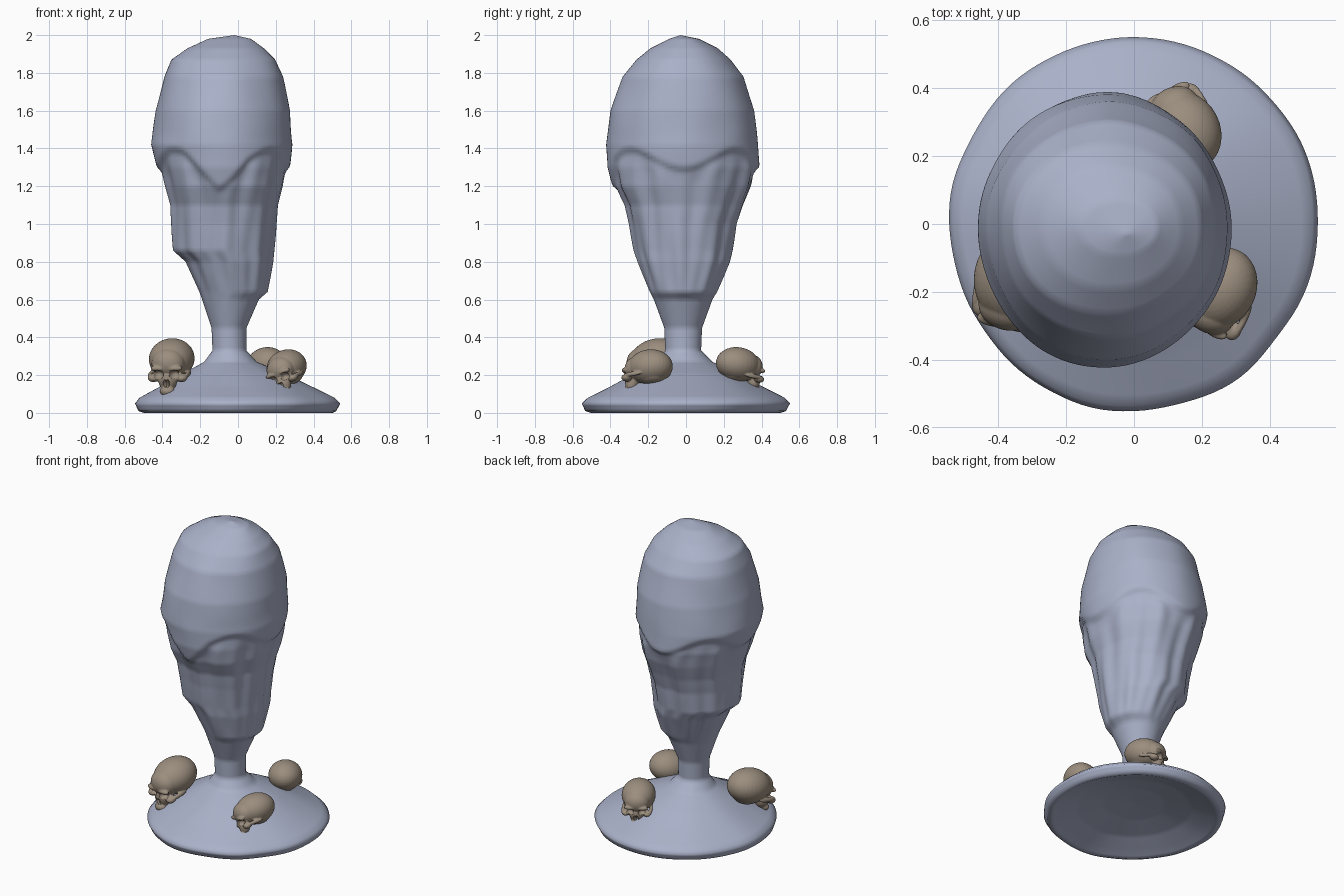
import bpy, bmesh
from math import sin, cos, pi, ceil, radians
from mathutils import Matrix, Vector, Euler, noise

if "Cube" in bpy.data.objects:
    bpy.data.objects.remove(bpy.data.objects["Cube"])


def material(name, rgb):
    m = bpy.data.materials.new(name)
    m.diffuse_color = (*rgb, 1)
    m.use_nodes = True
    m.node_tree.nodes["Principled BSDF"].inputs["Base Color"].default_value = m.diffuse_color
    return m


STONE = material("blue grey stone", (0.40, 0.44, 0.58))
BONE = material("brown bone", (0.33, 0.27, 0.21))


def add_object(name, mesh, mat=None):
    ob = bpy.data.objects.new(name, mesh)
    bpy.context.collection.objects.link(ob)
    if mat:
        mesh.materials.clear()
        mesh.materials.append(mat)
        for p in mesh.polygons:
            p.use_smooth = True
            p.material_index = 0
    return ob


# Draped body: silhouette rows (z, left x, right x, front y, back y),
# running from the hollow underside round the rim and up to the crown
UNDERSIDE = [(0.10, 0.0), (0.09, 0.18), (0.06, 0.34), (0.02, 0.45), (0.0, 0.50)]
ROWS = [(z, -r, r, -r, r) for z, r in UNDERSIDE] + [
    (0.01, -.53, .52, -.53, .53),
    (0.05, -.545, .54, -.55, .55),
    (0.08, -.52, .51, -.52, .52),
    (0.14, -.41, .39, -.40, .40),
    (0.21, -.29, .25, -.27, .27),
    (0.27, -.18, .10, -.15, .14),
    (0.33, -.135, .045, -.11, .08),
    (0.45, -.14, .045, -.115, .085),
    (0.60, -.19, .11, -.17, .14),
    (0.64, -.205, .155, -.19, .165),
    (0.80, -.275, .18, -.25, .23),
    (0.86, -.34, .185, -.27, .245),
    (1.00, -.35, .20, -.30, .27),
    (1.10, -.36, .215, -.33, .31),
    (1.20, -.395, .25, -.39, .36),
    (1.30, -.43, .275, -.415, .39),
    (1.42, -.46, .29, -.42, .38),
    (1.60, -.435, .278, -.395, .36),
    (1.78, -.39, .24, -.335, .31),
    (1.87, -.355, .20, -.265, .24),
    (1.93, -.27, .14, -.19, .17),
    (1.98, -.16, .07, -.09, .07),
    (2.00, -.02, -.02, -.03, -.03),
]
SIDES = 112


def smooth(a, b, x):
    t = max(0, min(1, (x - a) / (b - a)))
    return t * t * (3 - 2 * t)


def cloth(ang, z):
    """Radial factor for the scalloped hood edge, hanging folds and dents."""
    point = max(0, 1 - abs(ang + pi / 2 + 0.1) / 0.5)
    edge = 1.36 - 0.05 * cos(4 * ang) - 0.11 * point
    f = 1.0
    if z < edge:
        f -= 0.05 * smooth(edge, edge - 0.04, z) * smooth(edge - 0.4, edge - 0.05, z)
    folds = smooth(0.55, 0.75, z) * (1 - smooth(edge - 0.12, edge, z))
    f += folds * (0.022 * sin(9 * ang + 3 * z) + 0.012 * sin(17 * ang - 4 * z))
    p = Vector((cos(ang) * 1.6, sin(ang) * 1.6, z * 4))
    f += 0.03 * noise.noise(p) * smooth(1.3, 1.5, z)
    f += 0.02 * noise.noise(p * 1.5) * (1 - smooth(0.2, 0.35, z))
    return f


def build_body():
    rows = []
    for a, b in zip(ROWS, ROWS[1:]):
        n = ceil(max(abs(u - v) for u, v in zip(a, b)) / 0.018)
        rows += [[u + (v - u) * i / n for u, v in zip(a, b)] for i in range(n)]
    rows.append(ROWS[-1])
    bm = bmesh.new()
    rings = []
    for z, xl, xr, yf, yb in rows:
        ring = []
        for i in range(SIDES):
            ang = -pi + 2 * pi * i / SIDES
            f = cloth(ang, z)
            x = (xl + xr) / 2 + (xr - xl) / 2 * cos(ang) * f
            y = (yf + yb) / 2 + (yb - yf) / 2 * sin(ang) * f
            ring.append(bm.verts.new((x, y, z)))
        rings.append(ring)
    for lo, hi in zip(rings, rings[1:]):
        for i in range(SIDES):
            j = (i + 1) % SIDES
            bm.faces.new((lo[i], lo[j], hi[j], hi[i]))
    bmesh.ops.remove_doubles(bm, verts=bm.verts, dist=1e-5)
    bmesh.ops.recalc_face_normals(bm, faces=bm.faces)
    me = bpy.data.meshes.new("draped_body")
    bm.to_mesh(me)
    bm.free()
    add_object("draped_body", me, STONE)


build_body()


# Skull: blended ellipsoids (centre, radii), mirrored across x, sockets cut out
def ellipsoids(name, parts):
    bm = bmesh.new()
    for c, r in parts:
        for s in ((1, -1) if c[0] else (1,)):
            m = Matrix.Translation((c[0] * s, c[1], c[2])) @ Matrix.Diagonal((*r, 1))
            bmesh.ops.create_uvsphere(bm, u_segments=32, v_segments=20, radius=1, matrix=m)
    me = bpy.data.meshes.new(name)
    bm.to_mesh(me)
    bm.free()
    return add_object(name, me)


BONES = [
    ((0, .02, 0), (.118, .14, .105)),          # cranium
    ((0, -.07, -.005), (.088, .07, .078)),     # forehead
    ((0, .03, -.07), (.07, .08, .04)),         # skull base
    ((.04, -.122, -.02), (.045, .02, .016)),   # brow
    ((0, -.10, -.085), (.05, .04, .06)),       # middle face
    ((0, -.125, -.14), (.04, .03, .027)),      # upper jaw
    ((.075, -.10, -.075), (.03, .032, .022)),  # cheekbone
    ((.098, -.05, -.065), (.012, .06, .014)),  # cheek arch
]
SOCKETS = [
    ((.044, -.14, -.052), (.03, .042, .025)),  # eyes
    ((.007, -.148, -.098), (.010, .03, .022)), # nose
]
blend = ellipsoids("skull_blend", BONES)
cutter = ellipsoids("socket_cutter", SOCKETS)
for ob in (blend, cutter):
    ob.hide_render = True
rm = blend.modifiers.new("blend", 'REMESH')
rm.mode, rm.voxel_size = 'VOXEL', 0.005
sm = blend.modifiers.new("soften", 'SMOOTH')
sm.iterations = 4
cut = blend.modifiers.new("sockets", 'BOOLEAN')
cut.operation, cut.object, cut.solver = 'DIFFERENCE', cutter, 'EXACT'
cut.use_self = True
dg = bpy.context.evaluated_depsgraph_get()
skull_mesh = bpy.data.meshes.new_from_object(blend.evaluated_get(dg))
for ob in (blend, cutter):
    bpy.data.objects.remove(ob)

# Three skulls resting on the base: position, scale, (pitch, roll, yaw)
for name, loc, scale, rot in [
    ("left_skull", (-.355, -.175, .282), 1.02, (12, 0, -12)),
    ("right_skull", (.25, -.205, .24), .88, (8, -18, -28)),
    ("back_skull", (.145, .29, .255), .86, (8, 0, 207)),
]:
    ob = add_object(name, skull_mesh, BONE)
    ob.location = loc
    ob.scale = (scale,) * 3
    ob.rotation_euler = Euler([radians(a) for a in rot])
